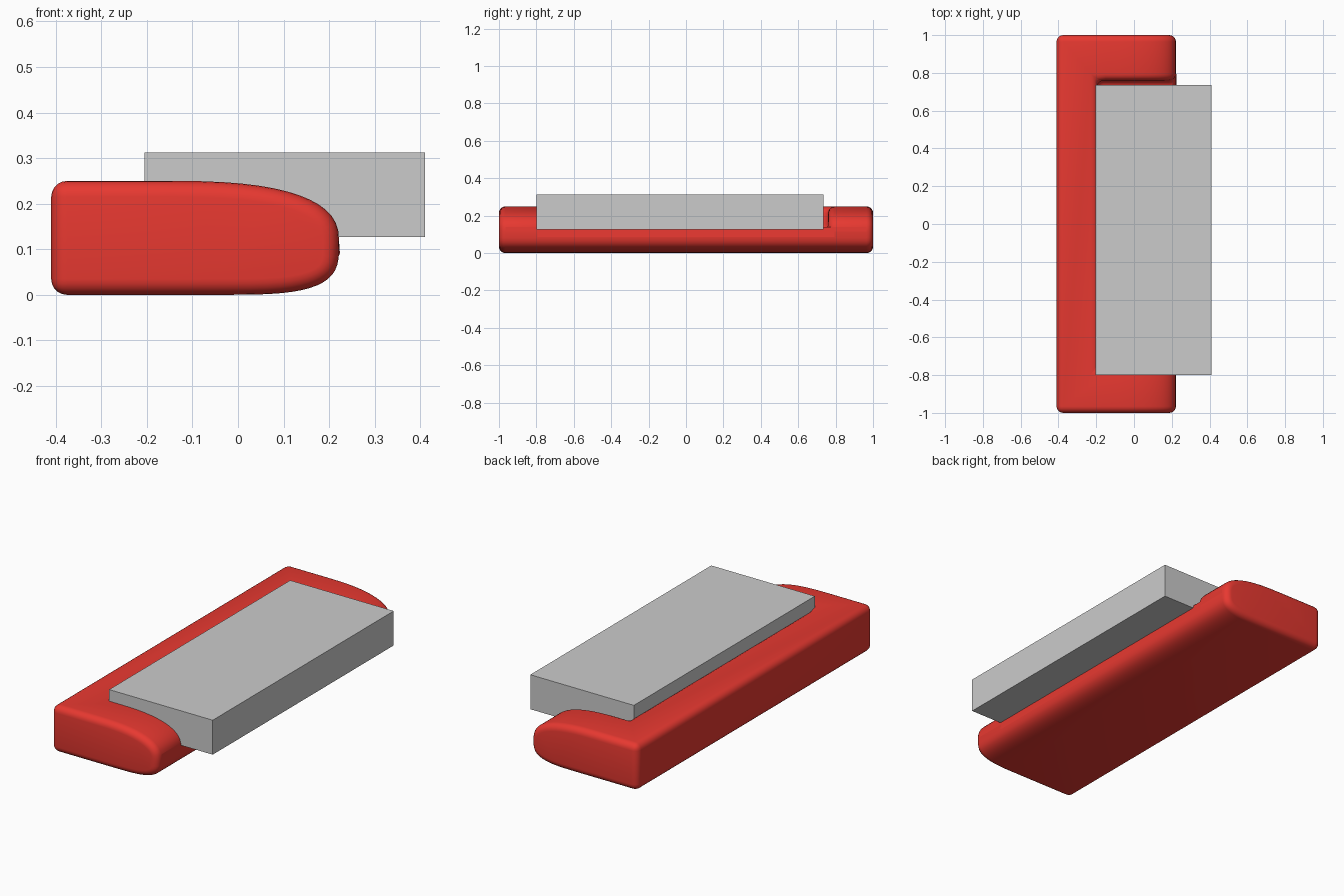
import bpy, bmesh, math

if "Cube" in bpy.data.objects:
    bpy.data.objects.remove(bpy.data.objects["Cube"])


def add_object(name, bm):
    mesh = bpy.data.meshes.new(name)
    bmesh.ops.recalc_face_normals(bm, faces=bm.faces)
    bm.to_mesh(mesh)
    bm.free()
    obj = bpy.data.objects.new(name, mesh)
    bpy.context.collection.objects.link(obj)
    return obj


def box(name, lo, hi):
    bm = bmesh.new()
    bmesh.ops.create_cube(bm, size=1)
    for v in bm.verts:
        v.co = [(a + b) / 2 + c * (b - a) for a, b, c in zip(lo, hi, v.co)]
    return add_object(name, bm)


def nose(x0, x1, z_mid, z_end, power, steps=14):
    """Superellipse quarter from a flat side (x0, z_end) to the nose (x1, z_mid)."""
    pts = []
    for i in range(steps + 1):
        t = math.pi / 2 * i / steps
        u = math.sin(t) ** (2 / power)
        v = max(math.cos(t), 0.0) ** (2 / power)
        if i == steps:
            v = 0.0
        pts.append((x0 + (x1 - x0) * u, z_mid + (z_end - z_mid) * v))
    return pts


# Base: side profile with a soft nose, extruded lengthwise
top = nose(-0.15, 0.222, 0.115, 0.25, 2.6)
bottom = nose(-0.05, 0.222, 0.115, 0.0, 3.5)
profile = [(-0.41, 0.0), (-0.41, 0.25)] + top + bottom[-2::-1]
bm = bmesh.new()
face = bm.faces.new([bm.verts.new((x, -1, z)) for x, z in profile])
ext = bmesh.ops.extrude_face_region(bm, geom=[face])
bmesh.ops.translate(bm, vec=(0, 2, 0),
                    verts=[g for g in ext["geom"] if isinstance(g, bmesh.types.BMVert)])
base = add_object("base", bm)

# Recess between the two end arms
cutter = box("recess_cutter", (-0.195, -0.76, 0.12), (0.6, 0.76, 0.5))
cutter.hide_render = True
cutter.hide_viewport = False
cutter.display_type = 'WIRE'
cut = base.modifiers.new("recess", 'BOOLEAN')
cut.operation = 'DIFFERENCE'
cut.solver = 'EXACT'
cut.object = cutter

# Rounded edges
bev = base.modifiers.new("soft_edges", 'BEVEL')
bev.width = 0.035
bev.segments = 5
bev.limit_method = 'ANGLE'
bev.angle_limit = math.radians(50)
bev.use_clamp_overlap = False

red = bpy.data.materials.new("red")
red.diffuse_color = (0.8, 0.04, 0.03, 1)
red.use_nodes = True
red.node_tree.nodes["Principled BSDF"].inputs["Base Color"].default_value = red.diffuse_color
base.data.materials.append(red)

bpy.ops.object.select_all(action='DESELECT')
base.select_set(True)
bpy.context.view_layer.objects.active = base
for m in ("recess", "soft_edges"):
    bpy.ops.object.modifier_apply(modifier=m)
bpy.data.objects.remove(cutter)
bpy.ops.object.shade_smooth_by_angle(angle=math.radians(40))

# Slab resting in the recess
box("slab", (-0.205, -0.80, 0.127), (0.41, 0.735, 0.312))
